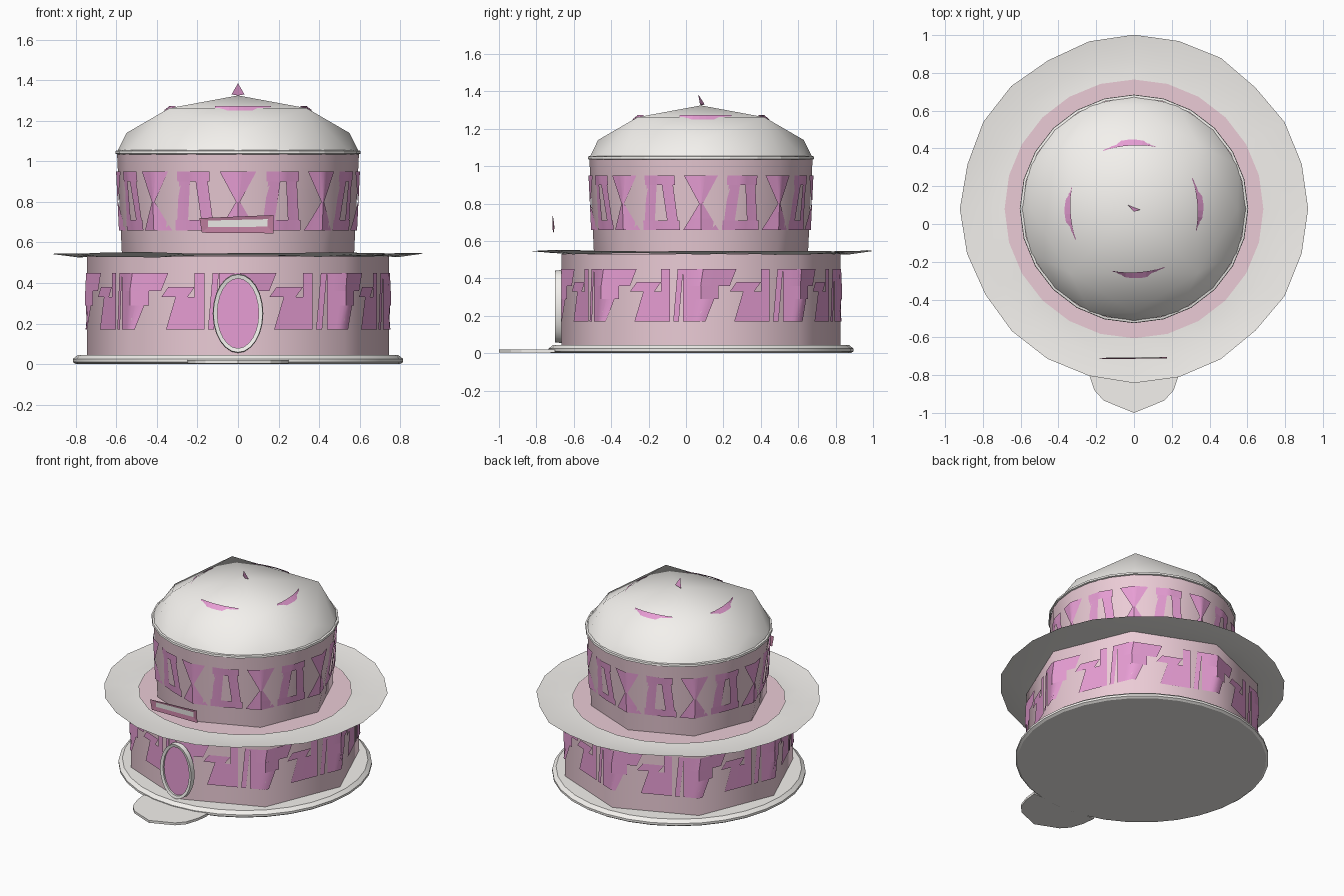
import bpy, bmesh, math, random
from math import sin, cos, pi, radians

if "Cube" in bpy.data.objects:
    bpy.data.objects.remove(bpy.data.objects["Cube"])

random.seed(4)
CY = 0.08  # the round body sits slightly behind the origin


def material(name, rgb):
    m = bpy.data.materials.new(name)
    m.diffuse_color = (*rgb, 1)
    m.use_nodes = True
    m.node_tree.nodes["Principled BSDF"].inputs["Base Color"].default_value = m.diffuse_color
    return m


PINK = material("pink", (0.83, 0.60, 0.67))
MAGENTA = material("magenta", (0.80, 0.34, 0.66))
ROSE = material("dark_rose", (0.55, 0.22, 0.36))
CREAM = material("cream", (0.90, 0.88, 0.85))


def make(name, verts, faces, mat=CREAM, smooth=None):
    me = bpy.data.meshes.new(name)
    me.from_pydata(verts, [], faces)
    me.update()
    ob = bpy.data.objects.new(name, me)
    bpy.context.collection.objects.link(ob)
    me.materials.append(mat)
    if smooth:
        bpy.ops.object.select_all(action='DESELECT')
        ob.select_set(True)
        bpy.context.view_layer.objects.active = ob
        bpy.ops.object.shade_smooth_by_angle(angle=radians(smooth))
    return ob


def rings(name, profile, n, mat=CREAM, smooth=None, bottom=False, top=False):
    """Stack of n-gon rings; profile rows are (even radius, odd radius, z)."""
    verts, faces = [], []
    for re, ro, z in profile:
        for i in range(n):
            a = 2 * pi * i / n
            r = ro if i % 2 else re
            verts.append((r * cos(a), CY + r * sin(a), z))
    for k in range(len(profile) - 1):
        for i in range(n):
            j = (i + 1) % n
            faces.append((k * n + i, k * n + j, (k + 1) * n + j, (k + 1) * n + i))
    last = (len(profile) - 1) * n
    if bottom:
        faces.append(tuple(reversed(range(n))))
    if top:
        faces.append(tuple(range(last, last + n)))
    return make(name, verts, faces, mat, smooth)


def panels(name, profile, shapes, lift=0.009):
    """Four-corner patches laid on a 16-sided wall; shape = (u0, u1 bottom, u0, u1 top, z0, z1)."""
    (e0, o0, za), (e1, o1, zb) = profile

    def on_wall(deg, z):
        t = (z - za) / (zb - za)
        rad = (e0 + (e1 - e0) * t + lift, o0 + (o1 - o0) * t + lift)
        i = math.floor(deg / 22.5)
        f = deg / 22.5 - i
        p = [(rad[k % 2] * cos(radians(22.5 * k)), rad[k % 2] * sin(radians(22.5 * k))) for k in (i, i + 1)]
        return (p[0][0] * (1 - f) + p[1][0] * f, CY + p[0][1] * (1 - f) + p[1][1] * f, z)

    verts, faces = [], []
    for k in range(8):
        for b0, b1, t0, t1, z0, z1 in shapes:
            s = len(verts)
            for j in range(9):
                f = j / 8
                verts.append(on_wall(45 * k + b0 + (b1 - b0) * f, z0))
                verts.append(on_wall(45 * k + t0 + (t1 - t0) * f, z1))
            faces += [(s + 2 * j, s + 2 * j + 2, s + 2 * j + 3, s + 2 * j + 1) for j in range(8)]
    return make(name, verts, faces, MAGENTA, 30)


# base plate and the front step
rings("base_plate", [(.80, .80, 0), (.815, .815, .01), (.815, .815, .025), (.79, .79, .045)],
      32, CREAM, 30, bottom=True, top=True)
half = [(.25, -.70), (.24, -.79), (.21, -.88), (.16, -.935)]
outline = [(-x, y) for x, y in half] + [(0, -1)] + [(x, y) for x, y in reversed(half)]
n = len(outline)
make("front_step", [(x, y, .003) for x, y in outline] + [(x, y, .02) for x, y in outline],
     [tuple(reversed(range(n))), tuple(range(n, 2 * n))] +
     [(i, (i + 1) % n, n + (i + 1) % n, n + i) for i in range(n)])

# lower tier: eight-sided drum with its patches
c8 = cos(pi / 8)
lower = [(.745, .745 * c8, .045), (.745, .745 * c8, .53)]
rings("lower_tier", lower, 16, PINK, 50, top=True)
panels("lower_tier_patches", lower, [
    (-8, 13, -8, 16, .36, .45), (-8, 8, -8, 8, .29, .36), (-8, 2, -8, 6, .17, .29),
    (13, 24, 16, 27, .33, .38), (15, 31, 19, 31, .17, .33), (27, 31, 27, 31, .33, .45),
    (32.5, 35, 34.5, 37, .17, .45)])

# flared brim between the tiers, with a slightly wavy edge
verts, N = [], 24
for r, z, jit, wave in ((.685, .535, 0, 0), (.79, .531, 0, .005), (.922, .548, .014, .005)):
    for i in range(N):
        a = 2 * pi * i / N
        q = r - (random.uniform(0, jit) if i % 6 else 0)
        verts.append((q * cos(a), CY + q * sin(a), z + random.uniform(-wave, wave)))
make("brim", verts, [(k * N + i, (k + 1) * N + i, (k + 1) * N + (i + 1) % N, k * N + (i + 1) % N)
                     for k in range(2) for i in range(N)], CREAM, 40)

# upper tier, eight-sided below and rounder on top, with its patches
upper = [(.572, .572 * c8, .53), (.597, .595, 1.045)]
rings("upper_tier", upper, 16, PINK, 50)
panels("upper_tier_patches", upper, [
    (-10, 10, -6, 6, .66, .72), (-6, 6, -1, 1, .72, .80), (-1, 1, -9, 9, .80, .95),
    (12, 33, 12, 33, .66, .71), (13, 19, 15, 21, .71, .90), (26, 32, 24, 30, .71, .90),
    (14, 31, 14, 31, .90, .95)])

# faceted dome: round eaves, four shoulder points, four crown corners and a peak
bm = bmesh.new()
points = [(.598 * cos(2 * pi * i / 16), .598 * sin(2 * pi * i / 16), 1.043) for i in range(16)]
for k in range(4):
    a, d = k * pi / 2, k * pi / 2 + pi / 4
    points += [(.55 * cos(a), .55 * sin(a), 1.14), (.48 * cos(d), .48 * sin(d), 1.262)]
for x, y, z in points + [(0, 0, 1.325)]:
    bm.verts.new((x, y + CY, z))
bmesh.ops.convex_hull(bm, input=bm.verts)
bm.normal_update()
bmesh.ops.delete(bm, geom=[f for f in bm.faces if f.normal.z < -.9], context='FACES_ONLY')
bm.verts.index_update()
make("dome_roof", [v.co[:] for v in bm.verts], [[v.index for v in f.verts] for f in bm.faces], CREAM, 60)
bm.free()
rings("eaves_trim", [(.595, .595, 1.035), (.605, .605, 1.038), (.603, .603, 1.052), (.59, .59, 1.055)], 24)

# four curved strips around the crown
for k in range(4):
    verts = []
    for j in range(9):
        f = j / 8
        a = radians(-109 + 90 * k + 47 * f)
        w = .005 + .011 * sin(pi * f)
        for r, z in ((.352 + w, 1.25), (.352 - w, 1.274)):
            verts.append((r * cos(a), CY + r * sin(a), z))
    make(f"roof_strip_{k + 1}", verts,
         [(2 * j, 2 * j + 2, 2 * j + 3, 2 * j + 1) for j in range(8)], MAGENTA)

# small blade on the peak
make("roof_finial", [(-.032, .10, 1.33), (.032, .075, 1.33), (0, .065, 1.385), (0, .08, 1.325)],
     [(0, 1, 2), (0, 3, 2), (3, 1, 2), (0, 1, 3)], MAGENTA)


# oval door and its frame
def oval(rx, rz, y, n=24):
    return [(rx * cos(2 * pi * i / n), y, .25 + rz * sin(2 * pi * i / n)) for i in range(n)]


make("oval_door", oval(.11, .178, -.682), [tuple(range(24))], MAGENTA)
loops = [oval(.102, .172, -.695), oval(.122, .192, -.70), oval(.125, .195, -.665), oval(.102, .172, -.67)]
make("door_frame", sum(loops, []),
     [(k * 24 + i, k * 24 + (i + 1) % 24, (k + 1) % 4 * 24 + (i + 1) % 24, (k + 1) % 4 * 24 + i)
      for k in range(4) for i in range(24)], CREAM, 40)

# blank plaque above the door
outer = [(-.178, -.712, .648), (.175, -.705, .645), (.175, -.712, .735), (-.19, -.715, .72)]
inner = [(-.148, -.708, .675), (.145, -.704, .678), (.147, -.708, .715), (-.148, -.71, .708)]
make("plaque_frame", outer + inner,
     [(i, (i + 1) % 4, 4 + (i + 1) % 4, 4 + i) for i in range(4)], ROSE)
make("plaque_panel", inner, [(0, 1, 2, 3)])
